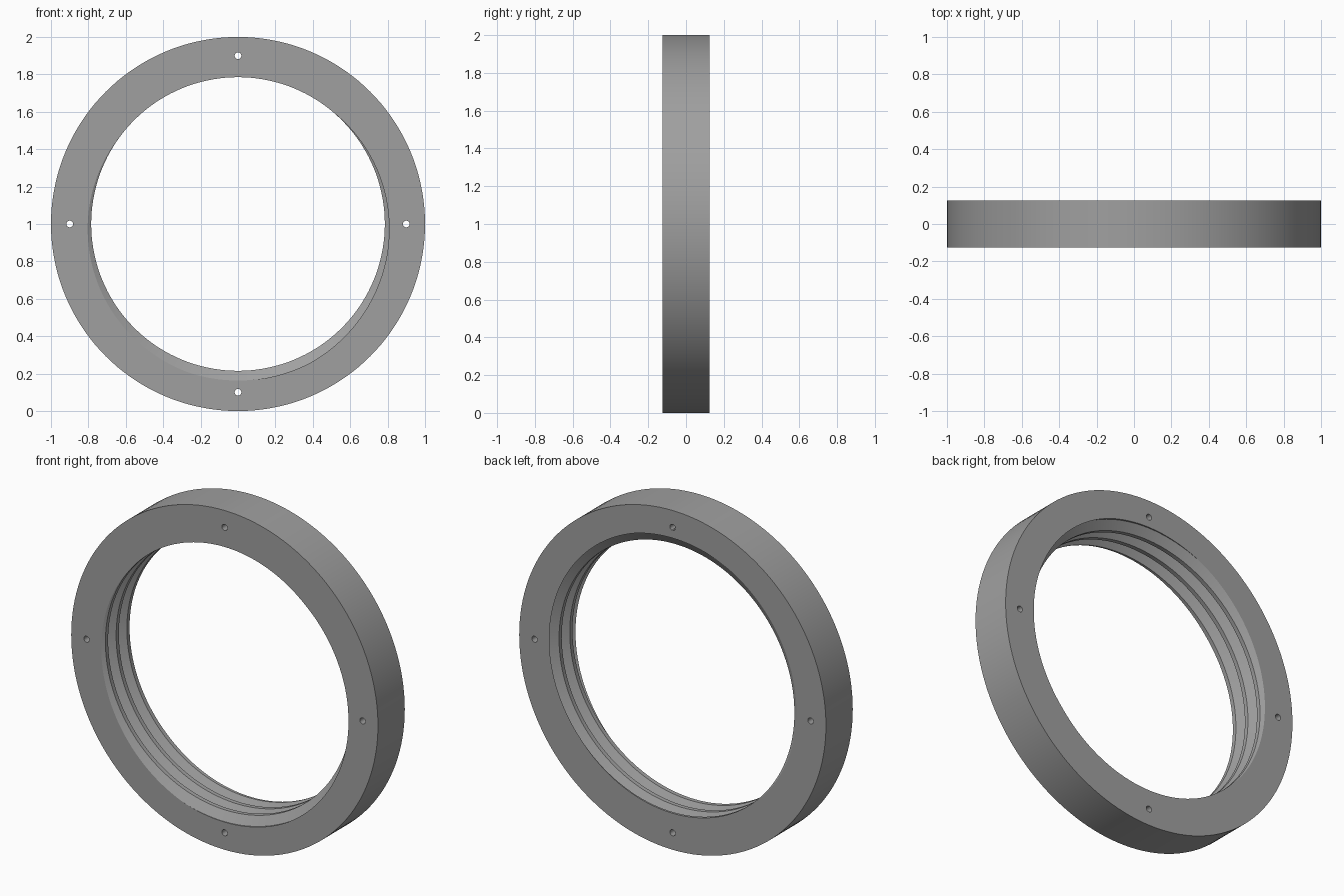
import bpy, bmesh, math

if "Cube" in bpy.data.objects:
    bpy.data.objects.remove(bpy.data.objects["Cube"])

SEG = 144            # segments around the ring
HALF = 0.125         # half thickness along y
R_OUT, R_CREST, R_ROOT = 1.0, 0.785, 0.837
PITCH = 0.1
# Thread profile over one turn: (phase in degrees, radius)
PROFILE = [(140, R_CREST), (252, R_ROOT), (297, R_ROOT), (409, R_CREST)]

grey = bpy.data.materials.new("grey metal")
grey.diffuse_color = (0.35, 0.35, 0.35, 1)
grey.use_nodes = True
grey.node_tree.nodes["Principled BSDF"].inputs["Base Color"].default_value = grey.diffuse_color


def thread_radius(phase):
    """Radius of the thread profile at a phase in degrees."""
    p = (phase - 140) % 360 + 140
    for (a, ra), (b, rb) in zip(PROFILE, PROFILE[1:]):
        if p <= b:
            return ra + (rb - ra) * (p - a) / (b - a)
    return R_CREST


def section(deg):
    """Closed (radius, y) cross-section of the ring at one angle."""
    ys = sorted((deg - p) / 360 * PITCH + n * PITCH - HALF
                for n in range(-2, 6) for p, _ in PROFILE)
    ys = [-HALF] + [min(HALF, max(-HALF, y)) for y in ys] + [HALF]
    pts = [(thread_radius(deg - (y + HALF) / PITCH * 360), y) for y in ys]
    return pts + [(R_OUT, HALF), (R_OUT, -HALF)]


# Ring body with helical inner thread
bm = bmesh.new()
columns = []
for i in range(SEG + 1):
    deg = 360 * i / SEG
    c, s = math.cos(math.radians(deg)), math.sin(math.radians(deg))
    columns.append([bm.verts.new((r * c, y, 1 + r * s)) for r, y in section(deg)])
for a, b in zip(columns, columns[1:]):
    for j in range(len(a)):
        k = (j + 1) % len(a)
        bm.faces.new((a[j], a[k], b[k], b[j]))
bmesh.ops.remove_doubles(bm, verts=bm.verts, dist=1e-5)
bmesh.ops.recalc_face_normals(bm, faces=bm.faces)
mesh = bpy.data.meshes.new("threaded_ring")
bm.to_mesh(mesh)
bm.free()
mesh.materials.append(grey)
ring = bpy.data.objects.new("threaded_ring", mesh)
bpy.context.collection.objects.link(ring)

# Four through holes on the ring face
for i in range(4):
    a = math.pi / 2 * i
    bpy.ops.mesh.primitive_cylinder_add(
        vertices=24, radius=0.018, depth=0.4,
        location=(0.9 * math.cos(a), 0, 1 + 0.9 * math.sin(a)),
        rotation=(math.pi / 2, 0, 0))
    cutter = bpy.context.object
    cutter.name = f"hole_cutter_{i + 1}"
    cutter.data.materials.append(grey)
    cutter.hide_render = True
    cutter.hide_set(True)
    mod = ring.modifiers.new("hole", 'BOOLEAN')
    mod.operation = 'DIFFERENCE'
    mod.solver = 'EXACT'
    mod.object = cutter

# Smooth the round walls, keep the edges crisp
bpy.ops.object.select_all(action='DESELECT')
ring.select_set(True)
bpy.context.view_layer.objects.active = ring
for mod in list(ring.modifiers):
    bpy.ops.object.modifier_apply(modifier=mod.name)
bpy.ops.object.shade_smooth_by_angle(angle=math.radians(25))
